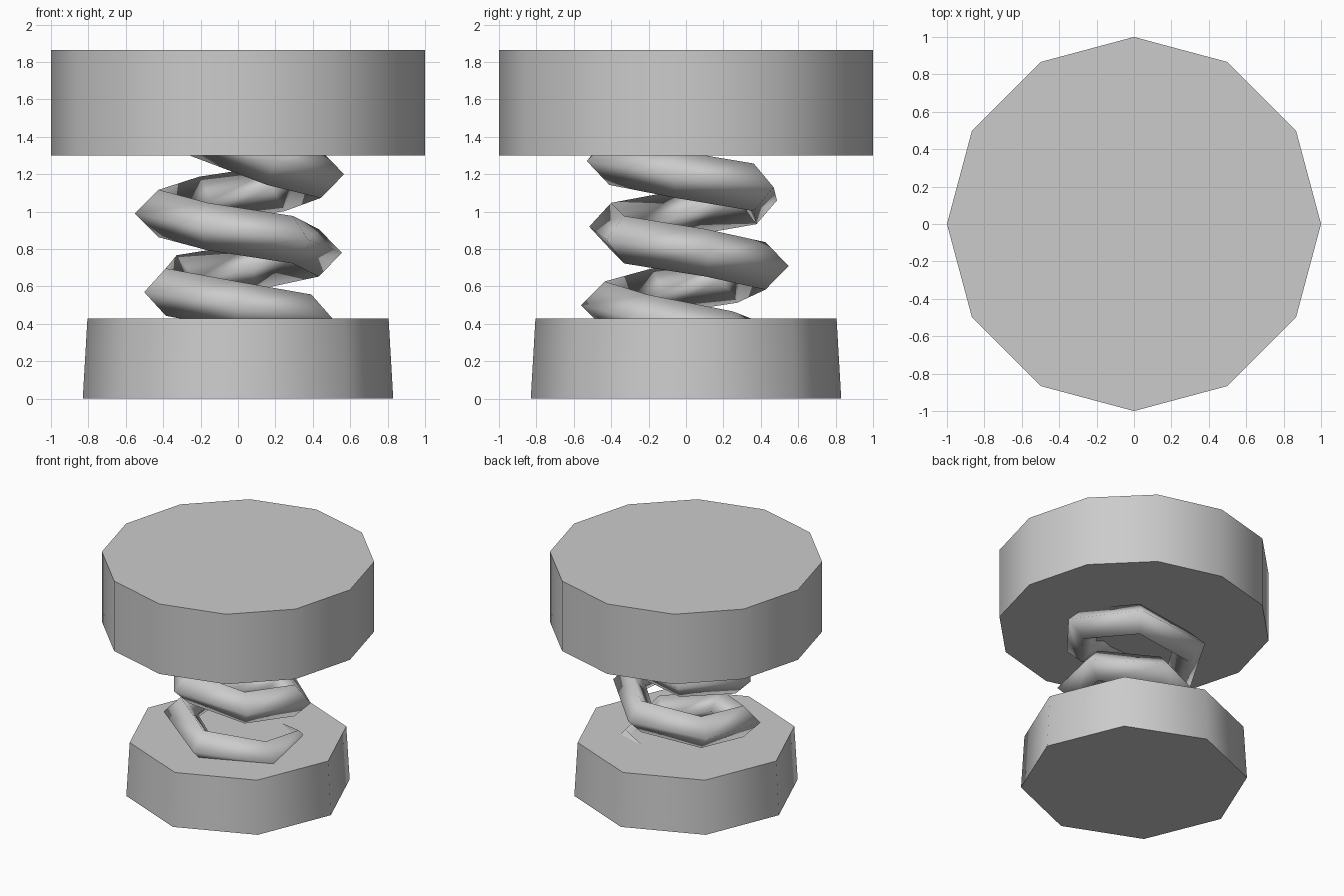
import bpy, bmesh, math
from mathutils import Vector

cube = bpy.data.objects.get("Cube")
if cube:
    bpy.data.objects.remove(cube, do_unlink=True)

grey = bpy.data.materials.new("plain_grey")
grey.use_nodes = True
colour = (0.6, 0.6, 0.6, 1)
grey.diffuse_color = colour
grey.node_tree.nodes["Principled BSDF"].inputs["Base Color"].default_value = colour


def finish(bm, name, smooth_angle):
    bmesh.ops.recalc_face_normals(bm, faces=bm.faces)
    mesh = bpy.data.meshes.new(name)
    bm.to_mesh(mesh)
    bm.free()
    mesh.materials.append(grey)
    obj = bpy.data.objects.new(name, mesh)
    bpy.context.collection.objects.link(obj)
    bpy.ops.object.select_all(action='DESELECT')
    obj.select_set(True)
    bpy.context.view_layer.objects.active = obj
    bpy.ops.object.shade_smooth_by_angle(angle=math.radians(smooth_angle))
    return obj


def bridge(bm, rings):
    for lower, upper in zip(rings, rings[1:]):
        n = len(lower)
        for i in range(n):
            j = (i + 1) % n
            bm.faces.new((lower[i], lower[j], upper[j], upper[i]))
    bm.faces.new(rings[0])
    bm.faces.new(rings[-1])


def drum(name, sides, bottom, top):
    """Capped prism; bottom and top are (radius, height)."""
    bm = bmesh.new()
    rings = []
    for radius, z in (bottom, top):
        angles = [math.tau * i / sides for i in range(sides)]
        rings.append([bm.verts.new((radius * math.cos(a), radius * math.sin(a), z))
                      for a in angles])
    bridge(bm, rings)
    return finish(bm, name, 60)


def spring(name, radius, thickness, first, last):
    """Coarse descending helix with a diamond section."""
    bm = bmesh.new()
    rings = []
    for k in range(first, last + 1):
        a = math.radians(-7 + 63.5 * k)
        z = 1.2 - 0.07 * k
        if k == first:
            z += 0.1      # the wire end turns up into the plate
        elif k >= last - 1:
            z -= 0.02     # and down into the base
        out = Vector((math.cos(a), math.sin(a), 0))
        centre = out * radius + Vector((0.01, 0, z))
        up = Vector((0, 0, thickness))
        rings.append([bm.verts.new(centre + d) for d in
                      (out * thickness, up, -out * thickness, -up)])
    bridge(bm, rings)
    return finish(bm, name, 180)


# Tapered base, spring and broad top plate
drum("base", 8, (0.83, 0), (0.805, 0.43))
spring("coil_spring", 0.435, 0.127, -2, 13)
drum("top_plate", 12, (1, 1.3), (1, 1.865))
